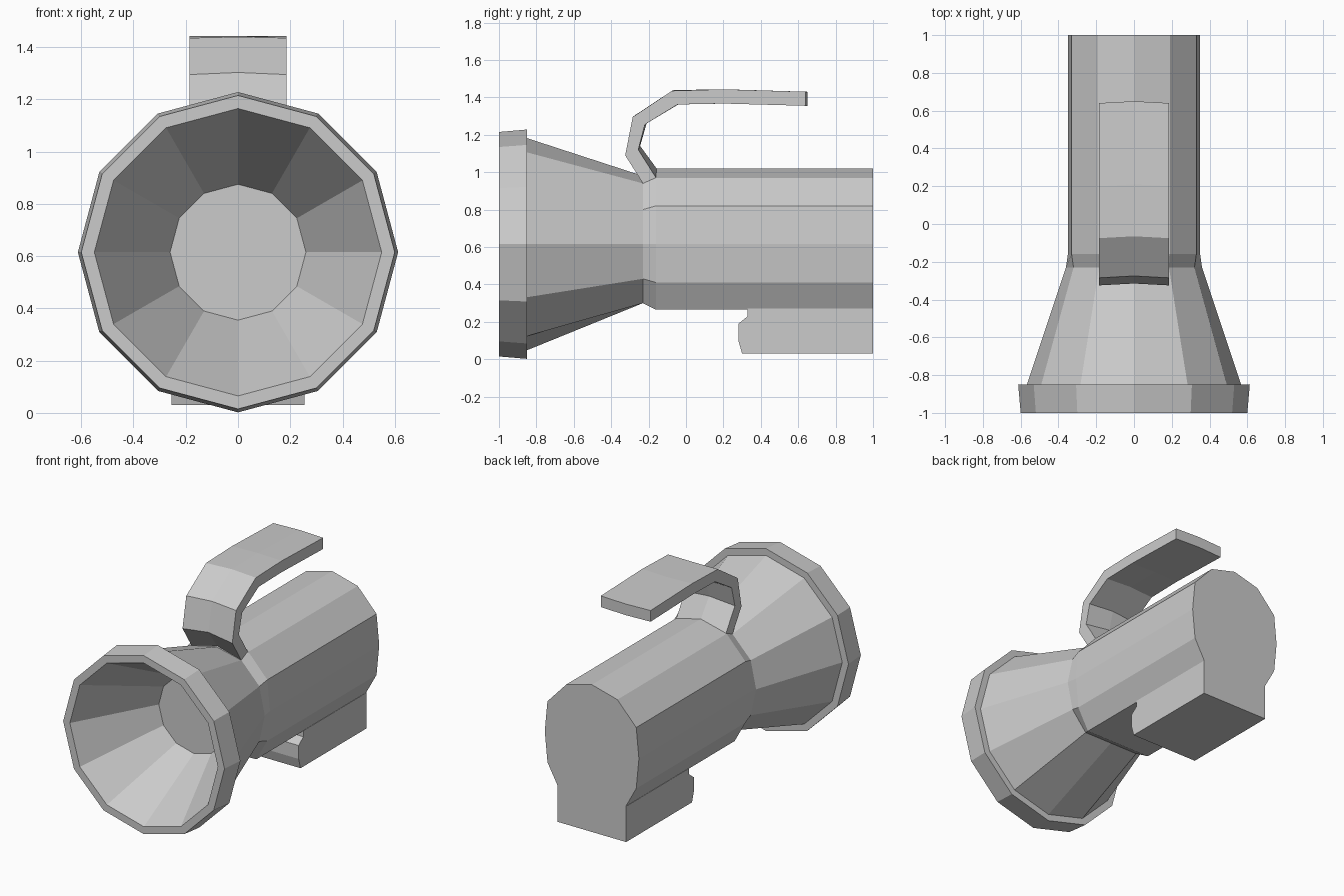
import bpy, bmesh, math

cube = bpy.data.objects.get("Cube")
if cube:
    bpy.data.objects.remove(cube)

grey = bpy.data.materials.new("plain grey")
grey.use_nodes = True
GREY = (0.6, 0.6, 0.6, 1)
grey.diffuse_color = GREY
grey.node_tree.nodes["Principled BSDF"].inputs["Base Color"].default_value = GREY

AXIS_Z = 0.615


def loft(name, rings, cap_start=True, cap_end=True):
    """Skin a row of closed rings with quads and cap the ends."""
    bm = bmesh.new()
    rows = [[bm.verts.new(p) for p in ring] for ring in rings]
    n = len(rows[0])
    for a, b in zip(rows, rows[1:]):
        for i in range(n):
            j = (i + 1) % n
            bm.faces.new((a[i], a[j], b[j], b[i]))
    if cap_start:
        bm.faces.new(rows[0][::-1])
    if cap_end:
        bm.faces.new(rows[-1])
    bmesh.ops.recalc_face_normals(bm, faces=bm.faces)
    mesh = bpy.data.meshes.new(name)
    bm.to_mesh(mesh)
    bm.free()
    mesh.materials.append(grey)
    obj = bpy.data.objects.new(name, mesh)
    bpy.context.collection.objects.link(obj)
    return obj


def circle(radius, y):
    angles = [math.tau * i / 12 for i in range(12)]
    return [(radius * math.sin(a), y, AXIS_Z + radius * math.cos(a)) for a in angles]


def mirrored(half, y):
    """Full ring from a half section running from top to bottom."""
    return [(x, y, z) for x, z in half] + [(-x, y, z) for x, z in half[-2:0:-1]]


# Half sections of the barrel and of the waist behind the head
barrel = [(0, 1.02), (0.19, 0.97), (0.33, 0.82), (0.35, AXIS_Z),
          (0.33, 0.41), (0.25, 0.265), (0, 0.265)]
waist = [(0, 0.98), (0.185, 0.94), (0.32, 0.80), (0.36, AXIS_Z),
         (0.32, 0.43), (0.21, 0.30), (0, 0.30)]

# Lamp head: recessed lens, reflector, rim and outer cone in one skin
head_profile = [(0.26, -0.47), (0.55, -1), (0.60, -1), (0.613, -0.85), (0.567, -0.85)]
loft("lamp_head", [circle(r, y) for r, y in head_profile] + [mirrored(waist, -0.23)],
     cap_end=False)

# Barrel
loft("barrel", [mirrored(waist, -0.23), mirrored(barrel, -0.16), mirrored(barrel, 1)],
     cap_start=False)

# Battery box under the barrel
box = [(0.33, 0.27), (0.33, 0.23), (0.28, 0.19), (0.28, 0.10), (0.30, 0.03),
       (1, 0.03), (1, 0.27)]
loft("battery_box", [[(x, y, z) for y, z in box] for x in (-0.255, 0.255)])

# Handle: outer point, inner point and crown rise at each bend
bends = [
    ((-0.23, 0.94), (-0.16, 0.97), 0.04),
    ((-0.325, 1.09), (-0.255, 1.12), 0.02),
    ((-0.285, 1.295), (-0.22, 1.255), 0.008),
    ((-0.075, 1.435), (-0.045, 1.362), 0.004),
    ((0.2, 1.443), (0.2, 1.367), 0),
    ((0.64, 1.43), (0.64, 1.355), 0),
]
W = 0.185
rings = []
for (oy, oz), (iy, iz), rise in bends:
    rings.append([(-W, oy, oz), (0, oy + 0.01, oz + rise), (W, oy, oz),
                  (W, iy, iz), (0, iy + 0.01, iz + rise), (-W, iy, iz)])
loft("handle", rings)
